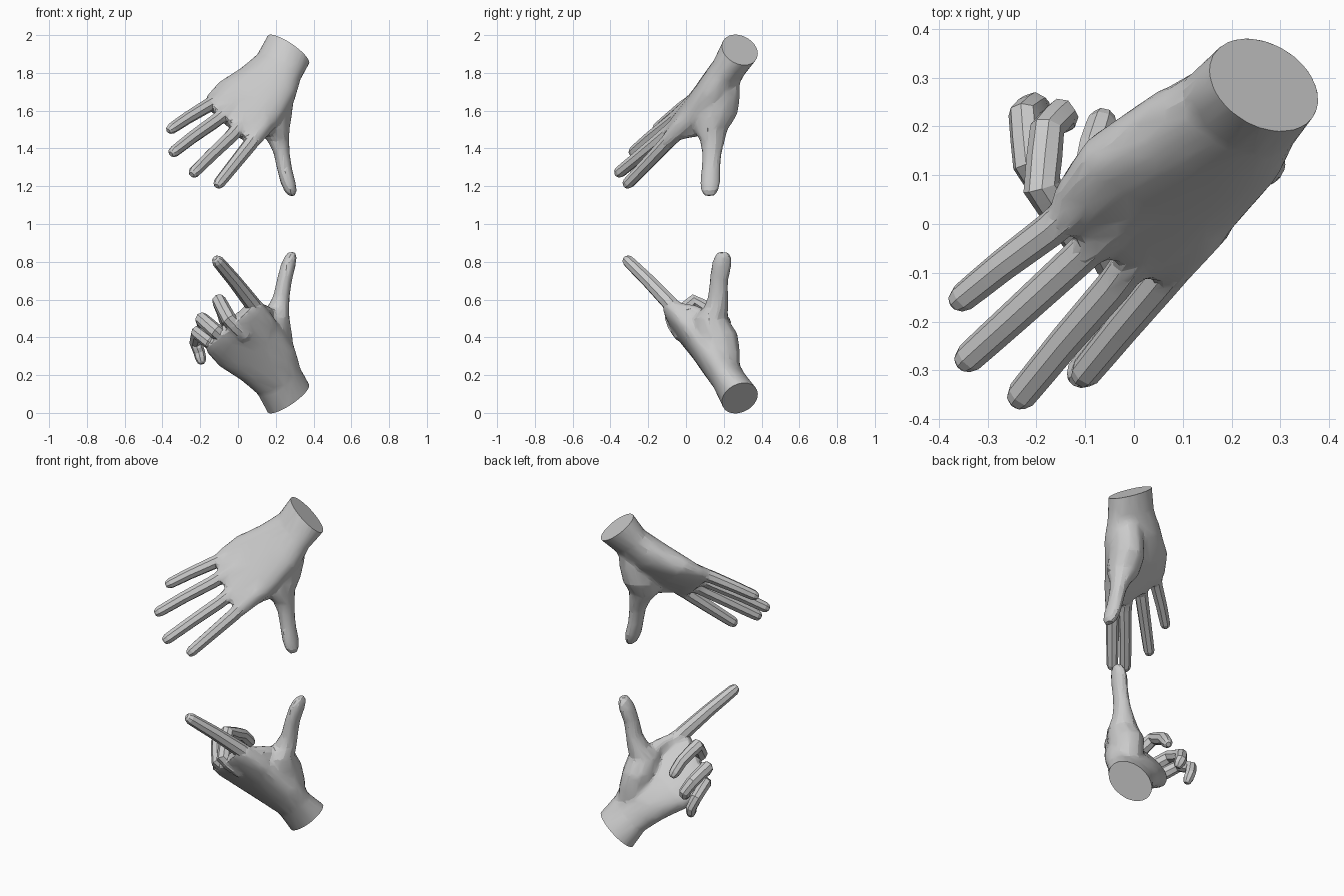
import bpy, bmesh, math
from mathutils import Vector as V

if "Cube" in bpy.data.objects:
    bpy.data.objects.remove(bpy.data.objects["Cube"])


def loft(name, rings):
    """Skin a list of point rings, closing both ends."""
    bm = bmesh.new()
    rows = [[bm.verts.new(p) for p in r] for r in rings]
    n = len(rows[0])
    for a, b in zip(rows, rows[1:]):
        for i in range(n):
            j = (i + 1) % n
            bm.faces.new((a[i], a[j], b[j], b[i]))
    bm.faces.new(rows[0])
    bm.faces.new(rows[-1])
    bmesh.ops.recalc_face_normals(bm, faces=bm.faces)
    me = bpy.data.meshes.new(name)
    bm.to_mesh(me)
    bm.free()
    ob = bpy.data.objects.new(name, me)
    bpy.context.collection.objects.link(ob)
    return ob


def oval(c, a, b, n, e=1.0):
    """Ring around c with half axes a and b; e below 1 squares it off."""
    out = []
    for i in range(n):
        t = 2 * math.pi * (i + 0.5) / n
        s, k = math.sin(t), math.cos(t)
        out.append(V(c) + V(a) * math.copysign(abs(k) ** e, k) + V(b) * math.copysign(abs(s) ** e, s))
    return out


def bake(ob):
    """Apply all modifiers."""
    dg = bpy.context.evaluated_depsgraph_get()
    me = bpy.data.meshes.new_from_object(ob.evaluated_get(dg))
    ob.modifiers.clear()
    ob.data = me


def union(ob, other):
    m = ob.modifiers.new("join", 'BOOLEAN')
    m.operation, m.solver, m.object = 'UNION', 'EXACT', other
    bake(ob)
    bpy.data.objects.remove(other)


def finger(path, r0, r1):
    """Eight-sided tapering finger with a blunt tip."""
    pts = [V(p) for p in path]
    # place an extra ring in each segment, then the rounded tip
    fine = []
    for a, b in zip(pts, pts[1:]):
        fine += [a, a.lerp(b, 0.5)]
    d = (pts[-1] - pts[-2]).normalized()
    fine += [pts[-1] - d * 0.028, pts[-1] - d * 0.008, pts[-1]]
    side = V((0.65, -0.43, 0.62))
    rings = []
    for i, p in enumerate(fine):
        t = (fine[min(i + 1, len(fine) - 1)] - fine[max(i - 1, 0)]).normalized()
        side = (side - t * side.dot(t)).normalized()
        r = r0 + (r1 - r0) * i / (len(fine) - 1)
        r *= {len(fine) - 1: 0.5, len(fine) - 2: 0.8}.get(i, 1)
        rings.append(oval(p, side * r, t.cross(side) * r, 8))
    return loft("finger", rings)


# palm sections from wrist to webs: centre, half width, half thickness
PALM = [
    ((.266, .285, 1.922), (.112, -.020, -.073), (-.012, .094, -.037)),
    ((.217, .230, 1.832), (.116, -.038, -.064), (-.008, .082, -.037)),
    ((.155, .172, 1.738), (.148, -.042, -.072), (-.005, .080, -.052)),
    ((.060, .090, 1.643), (.165, -.062, -.097), (0, .064, -.052)),
    ((-.020, -.015, 1.555), (.148, -.076, -.120), (0, .043, -.035)),
    ((-.045, -.050, 1.525), (.128, -.070, -.116), (0, .030, -.025)),
]
# thumb sections: centre x, y, z, half size x, y, sideways change on the lower hand
THUMB = [
    (.225, .225, 1.84, .060, .050, 0), (.218, .208, 1.76, .078, .078, 0),
    (.210, .188, 1.68, .090, .100, 0),
    (.192, .160, 1.58, .098, .114, 0), (.188, .130, 1.50, .088, .092, 0),
    (.213, .140, 1.44, .060, .066, .02), (.230, .137, 1.38, .045, .054, .033),
    (.245, .132, 1.30, .042, .050, .042), (.265, .128, 1.22, .042, .055, .06),
    (.278, .125, 1.175, .035, .047, .07), (.285, .125, 1.148, .020, .028, .07),
]


def hand(name, lower, fingers):
    def f(p):
        return V((p[0], p[1], 2 - p[2])) if lower else V(p)

    def fd(p):
        return V((p[0], p[1], -p[2])) if lower else V(p)

    # palm with a wrist stub that is trimmed flat later
    c0, a0, b0 = PALM[0]
    nrm = V(a0).cross(V(b0)).normalized()
    out = V((.055, .057, .09)) * 0.6
    sections = [(V(c0) + out, a0, b0)] + PALM
    body = loft(name, [oval(f(c), fd(a), fd(b), 20, 1.0 if i < 3 else 0.85)
                       for i, (c, a, b) in enumerate(sections)])
    # thumb and heel of the thumb
    thumb = loft("thumb", [oval(f((x, y + (s if lower else 0), z)), (rx, 0, 0), (0, ry, 0), 10)
                           for x, y, z, rx, ry, s in THUMB])
    union(body, thumb)
    # heel pad on the little-finger side
    pad = [((.13, .25, 1.85), .035), ((.075, .225, 1.80), .058),
           ((.0, .17, 1.74), .06), ((-.08, .09, 1.67), .04)]
    union(body, loft("pad", [oval(f(p), fd((0.65 * r, -.43 * r, -.62 * r)),
                                  fd((0, .78 * r, -.62 * r)), 10) for p, r in pad]))
    # web of skin between thumb and first finger
    web = [((.17, .13, 1.55), .06), ((.15, .05, 1.51), .05), ((.10, -.05, 1.48), .04)]
    up = .03 if lower else 0
    union(body, loft("web", [oval(f(V(p) - V((0, 0, up))), (.8 * r, -.18 * r, 0), (0, 0, r), 10)
                             for p, r in web]))
    # knuckle cones that run out inside each finger
    for path, r0, r1 in fingers:
        a, b = V(path[0]), V(path[1])
        d = (b - a).normalized()
        k = 1.05 if len(path) > 4 else 1.2
        union(body, finger([a - d * 0.05, a.lerp(b, 0.6), b + d * 0.01], r0 * k, r0 * 0.75))
    # blend the masses, then bring back to coarse facets
    m = body.modifiers.new("blend", 'REMESH')
    m.mode, m.voxel_size = 'VOXEL', 0.010
    m = body.modifiers.new("soften", 'SMOOTH')
    m.factor, m.iterations = 0.5, 12
    m = body.modifiers.new("facets", 'DECIMATE')
    m.ratio = 0.07
    bake(body)
    # flat wrist cut
    bm = bmesh.new()
    bm.from_mesh(body.data)
    cut = bmesh.ops.bisect_plane(bm, geom=bm.verts[:] + bm.edges[:] + bm.faces[:],
                                 plane_co=f(c0), plane_no=fd(nrm), clear_outer=True)
    edges = [e for e in cut["geom_cut"] if isinstance(e, bmesh.types.BMEdge)]
    bmesh.ops.contextual_create(bm, geom=edges)
    bmesh.ops.recalc_face_normals(bm, faces=bm.faces)
    bm.to_mesh(body.data)
    bm.free()
    # fingers
    for path, r0, r1 in fingers:
        union(body, finger(path, r0, r1))
    for p in body.data.polygons:
        p.use_smooth = True
    bpy.ops.object.select_all(action='DESELECT')
    body.select_set(True)
    bpy.context.view_layer.objects.active = body
    bpy.ops.object.shade_smooth_by_angle(angle=math.radians(15))


# open hand reaching down
hand("open_hand", False, [
    ([(-.09, .06, 1.665), (-.17, -.01, 1.62), (-.27, -.085, 1.56), (-.370, -.166, 1.493)], .040, .026),
    ([(-.04, .00, 1.61), (-.12, -.075, 1.545), (-.24, -.185, 1.46), (-.356, -.290, 1.370)], .040, .028),
    ([(.03, -.03, 1.54), (-.04, -.125, 1.46), (-.14, -.24, 1.365), (-.245, -.368, 1.261)], .040, .029),
    ([(.12, -.04, 1.50), (.055, -.12, 1.41), (-.025, -.215, 1.31), (-.113, -.322, 1.200)], .042, .028),
])

# pointing hand reaching up, three fingers curled towards the palm
hand("pointing_hand", True, [
    ([(.13, -.02, .50), (.07, -.09, .585), (-.02, -.20, .70), (-.122, -.323, .82)], .047, .027),
    ([(.01, -.04, .44), (-.045, -.075, .49), (-.10, .04, .592), (-.08, .16, .535),
      (-.06, .225, .46)], .044, .028),
    ([(-.05, .02, .38), (-.115, -.025, .43), (-.19, .075, .495), (-.178, .195, .45),
      (-.15, .225, .395), (-.14, .205, .35)], .043, .028),
    ([(-.08, .07, .34), (-.15, .03, .375), (-.215, .125, .425), (-.225, .225, .375),
      (-.205, .24, .32), (-.19, .225, .26)], .040, .026),
])
